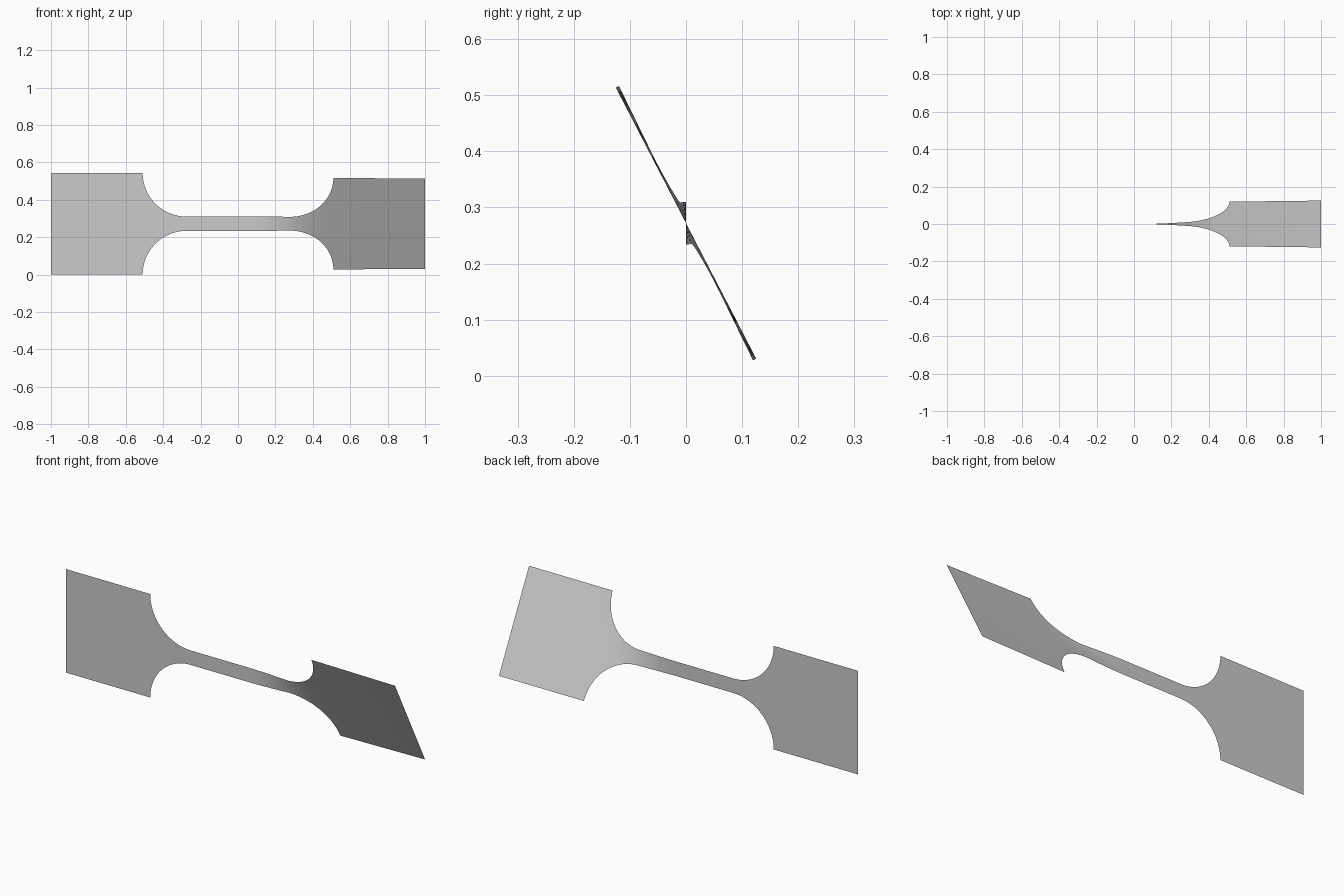
import bpy
import bmesh
from math import sin, cos, pi, radians

cube = bpy.data.objects.get("Cube")
if cube:
    bpy.data.objects.remove(cube)

HALF_PLATE = 0.272    # half height of the wide end plates, also the axis height
HALF_NECK = 0.038     # half height of the narrow middle strip
NECK_END = 0.275      # where the fillets start
PLATE_START = 0.51    # where the plates start
ACROSS = 8


def twist(x):
    """Twist angle about the long axis: none on the right, growing on the left."""
    t = min(max((x - 0.05) / 0.42, 0), 1)
    angle = 26 * t * t * (3 - 2 * t)
    return radians(angle + max(x - 0.5, 0) * 2.8)


def outline():
    """Stations (x, half height) from the centre out to one end."""
    points = [(NECK_END * i / 16, HALF_NECK) for i in range(16)]
    for i in range(25):
        a = pi / 2 * i / 24
        points.append((NECK_END + (PLATE_START - NECK_END) * sin(a),
                       HALF_NECK + (HALF_PLATE - HALF_NECK) * (1 - cos(a))))
    points += [(PLATE_START + (1 - PLATE_START) * i / 6, HALF_PLATE)
               for i in range(1, 7)]
    return points


# Thin sheet lofted along x, mirrored outline, twisted station by station
half = outline()
stations = [(-x, h) for x, h in reversed(half[1:])] + half
bm = bmesh.new()
rows = []
for x, h in stations:
    a = twist(x)
    row = []
    for j in range(ACROSS + 1):
        r = h * (2 * j / ACROSS - 1)
        row.append(bm.verts.new((x, -r * sin(a), HALF_PLATE + r * cos(a))))
    rows.append(row)
for left, right in zip(rows, rows[1:]):
    for j in range(ACROSS):
        bm.faces.new((left[j], right[j], right[j + 1], left[j + 1]))

mesh = bpy.data.meshes.new("twisted_strip")
bm.to_mesh(mesh)
bm.free()
strip = bpy.data.objects.new("twisted_strip", mesh)
bpy.context.collection.objects.link(strip)

# Single plain grey
grey = bpy.data.materials.new("light_grey")
grey.use_nodes = True
colour = (0.6, 0.6, 0.6, 1)
grey.diffuse_color = colour
grey.node_tree.nodes["Principled BSDF"].inputs["Base Color"].default_value = colour
mesh.materials.append(grey)

# Smooth shading
bpy.ops.object.select_all(action='DESELECT')
strip.select_set(True)
bpy.context.view_layer.objects.active = strip
bpy.ops.object.shade_smooth_by_angle()
